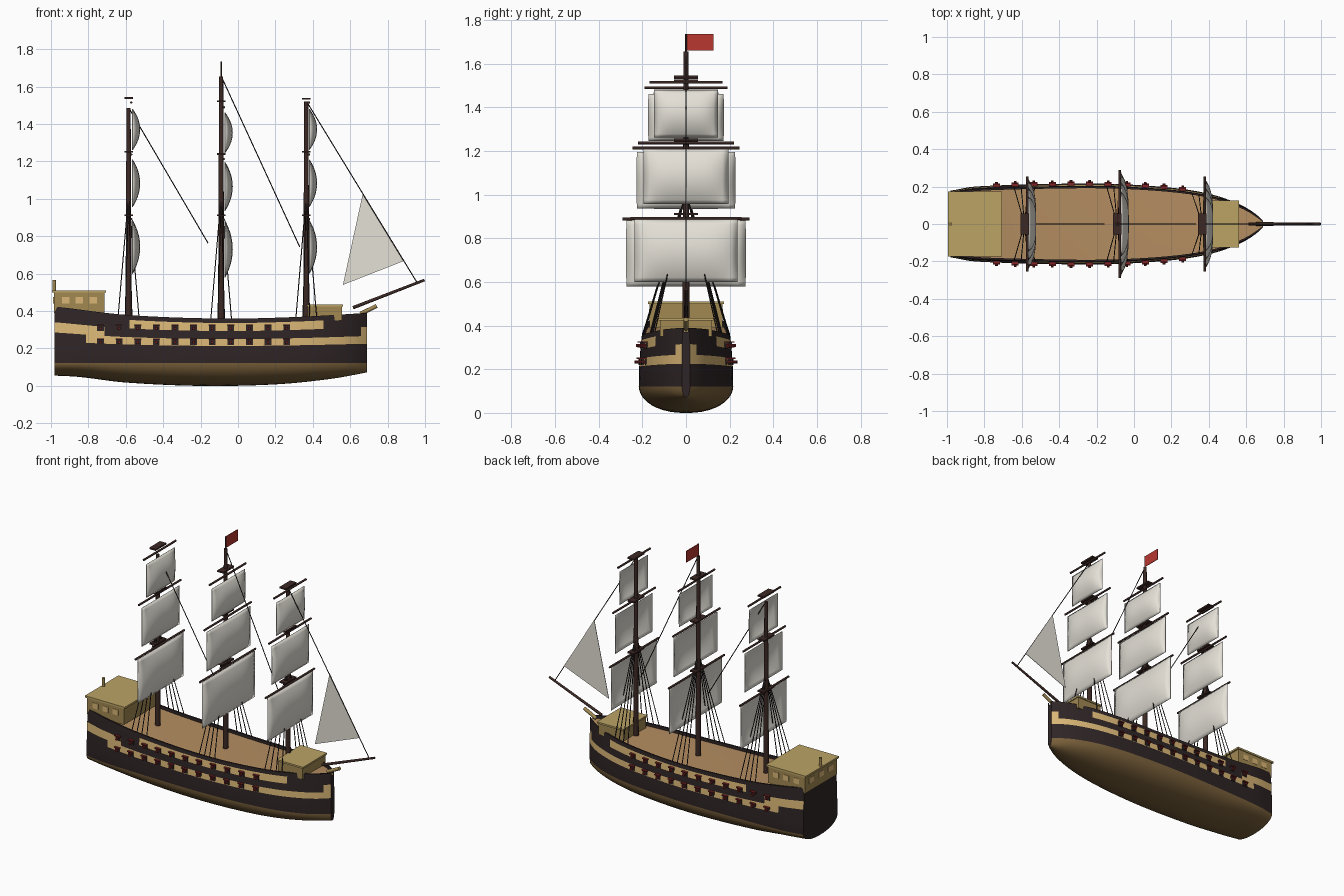
import bpy, bmesh, math
from mathutils import Vector

old = bpy.data.objects.get("Cube")
if old:
    bpy.data.objects.remove(old, do_unlink=True)


def material(name, r, g, b):
    m = bpy.data.materials.new(name)
    m.use_nodes = True
    m.diffuse_color = (r, g, b, 1)
    bsdf = m.node_tree.nodes["Principled BSDF"]
    bsdf.inputs["Base Color"].default_value = (r, g, b, 1)
    bsdf.inputs["Roughness"].default_value = 0.8
    return m


BLACK = material("black wood", 0.028, 0.018, 0.019)
BOTTOM = material("brown bottom", 0.19, 0.115, 0.042)
STRIPE = material("pale ochre", 0.70, 0.47, 0.18)
DECK = material("deck tan", 0.46, 0.27, 0.12)
WALL = material("ochre wall", 0.36, 0.25, 0.085)
ROOF = material("ochre roof", 0.50, 0.37, 0.13)
SAIL = material("canvas", 0.78, 0.75, 0.68)
SPAR = material("dark spar", 0.045, 0.022, 0.018)
FLAG = material("flag red", 0.48, 0.04, 0.03)
LID = material("port red", 0.22, 0.018, 0.02)


def finish(name, bm, mats, smooth=True):
    bmesh.ops.recalc_face_normals(bm, faces=bm.faces)
    me = bpy.data.meshes.new(name)
    bm.to_mesh(me)
    bm.free()
    for m in mats:
        me.materials.append(m)
    if smooth:
        me.polygons.foreach_set("use_smooth", [True] * len(me.polygons))
        me.set_sharp_from_angle(angle=math.radians(40))
    ob = bpy.data.objects.new(name, me)
    bpy.context.scene.collection.objects.link(ob)
    return ob


def box(name, mat, x, y, z):
    """Box from (min, max) pairs on each axis."""
    bm = bmesh.new()
    bmesh.ops.create_cube(bm, size=1)
    for v in bm.verts:
        v.co = [(a + b) / 2 + c * (b - a) for (a, b), c in zip((x, y, z), v.co)]
    return finish(name, bm, [mat], False)


def rod(name, mat, a, b, r1, r2=None, sides=12):
    """Tapered round bar between two points."""
    a, b = Vector(a), Vector(b)
    bm = bmesh.new()
    bmesh.ops.create_cone(bm, cap_ends=True, segments=sides, radius1=r1,
                          radius2=r1 if r2 is None else r2, depth=(b - a).length)
    turn = (b - a).to_track_quat('Z', 'Y').to_matrix()
    for v in bm.verts:
        v.co = turn @ v.co + (a + b) / 2
    return finish(name, bm, [mat])


def curve(table, x):
    """Smooth interpolation through (x, value) points."""
    n = len(table)
    i = max(k for k in range(n - 1) if k == 0 or table[k][0] <= x)
    (x0, p0), (x1, p1) = table[i], table[i + 1]
    slope = [(table[min(k + 1, n - 1)][1] - table[max(k - 1, 0)][1]) /
             (table[min(k + 1, n - 1)][0] - table[max(k - 1, 0)][0]) for k in (i, i + 1)]
    h = x1 - x0
    t = min(1, max(0, (x - x0) / h))
    return ((2*t**3 - 3*t**2 + 1) * p0 + (t**3 - 2*t**2 + t) * h * slope[0]
            + (3*t**2 - 2*t**3) * p1 + (t**3 - t**2) * h * slope[1])


# Hull lines: half breadth, keel height and top edge along the length
BEAM = [(-.98, .178), (-.85, .200), (-.4, .215), (-.1, .214), (.2, .194),
        (.4, .162), (.55, .112), (.64, .062), (.69, .018)]
KEEL = [(-.98, .055), (-.85, .048), (-.6, .018), (-.2, 0), (.2, .008), (.5, .038), (.69, .072)]
SHEER = [(-.98, .425), (-.6, .38), (-.1, .36), (.3, .368), (.69, .39)]
WATER = .122
BANDS = (0, .2, .385, .54, .72, .9, 1)


def side(x, f):
    """Point on the topsides, f running from waterline to top edge."""
    return curve(BEAM, x) * (1 - .07 * f * f), WATER + f * (curve(SHEER, x) - WATER)


def side_y(x, z):
    return side(x, (z - WATER) / (curve(SHEER, x) - WATER))[0]


def section(x):
    w, k, arc = curve(BEAM, x), curve(KEEL, x), 10
    pts = [(w * math.sin(i / arc * math.pi / 2) ** .9,
            WATER - (WATER - k) * math.cos(i / arc * math.pi / 2)) for i in range(arc)]
    pts += [side(x, f) for f in BANDS]
    y, z = pts[-1]
    inner = y - min(.01, y * .4)
    return pts + [(inner, z), (inner, z - .02), (0, z - .018)], arc


# Hull: half loft, mirrored, coloured by band and length
bm = bmesh.new()
STATIONS = 50
xs = [-.98 + 1.67 * i / STATIONS for i in range(STATIONS + 1)]
rings = [[bm.verts.new((x, y, z)) for y, z in section(x)[0]] for x in xs]
arc = section(0)[1]
for i in range(STATIONS):
    xm = (xs[i] + xs[i + 1]) / 2
    for j in range(len(rings[0]) - 1):
        f = bm.faces.new((rings[i][j], rings[i + 1][j], rings[i + 1][j + 1], rings[i][j + 1]))
        band = j - arc
        if band < 0:
            f.material_index = 1
        elif ((band == 2 and xm > -.8) or (band == 3 and (xm < -.71 or xm > .64))
              or (band == 4 and -.57 < xm < .45)):
            f.material_index = 2
        elif band == len(BANDS) + 1:
            f.material_index = 3
for ring in (rings[0], rings[-1]):
    bm.faces.new(ring)
hull = finish("hull", bm, [BLACK, BOTTOM, STRIPE, DECK])
hull.modifiers.new("mirror", 'MIRROR').use_axis = (False, True, False)

# Gun ports with red lids and barrels
for s, tag in ((-1, "right"), (1, "left")):
    for row, z in (("lower", .233), ("upper", .308)):
        for i in range(11):
            x = -.735 + .0995 * i
            y = side_y(x, z)
            name = f"{tag}_{row}_{i + 1}"
            box("gun_port_" + name, BLACK, (x - .018, x + .018),
                sorted((s * (y - .02), s * (y + .004))), (z - .014, z + .014))
            box("port_lid_" + name, LID, (x - .019, x + .019),
                sorted((s * (y - .015), s * (y + .014))), (z + .014, z + .02))
            rod("cannon_" + name, LID, (x, s * (y - .01), z), (x, s * (y + .022), z), .008, .007, 8)

# Stern cabin with windows, roof and lantern
box("stern_cabin", WALL, (-.985, -.715), (-.168, .168), (.39, .498))
box("stern_cabin_roof", ROOF, (-.995, -.705), (-.174, .174), (.498, .51))
for x in (-.922, -.848, -.775):
    for s in (-1, 1):
        box("cabin_side_window", STRIPE, (x - .02, x + .02), sorted((s * .166, s * .17)), (.44, .476))
for y in (-.1, 0, .1):
    box("cabin_stern_window", STRIPE, (-.988, -.98), (y - .025, y + .025), (.44, .476))
rod("stern_lantern", WALL, (-.982, 0, .505), (-.982, 0, .565), .009)

# Forecastle and bow fittings
box("forecastle", WALL, (.375, .555), (-.118, .118), (.35, .424))
box("forecastle_roof", ROOF, (.37, .562), (-.125, .125), (.424, .435))
rod("beak", WALL, (.655, 0, .385), (.742, 0, .428), .011)
rod("bowsprit", SPAR, (.615, 0, .418), (.997, 0, .566), .009, .007)


def sail(name, x, half, low, high):
    """Billowing rectangular sail."""
    bm = bmesh.new()
    n = 14
    bmesh.ops.create_grid(bm, x_segments=n, y_segments=n, size=1)
    for v in bm.verts:
        u, w = v.co.x, v.co.y
        belly = .04 * (1 - u ** 4) * (1 - w * w)
        v.co = (x + .018 + belly, u * half, (low + high) / 2 + w * (high - low) / 2)
    ob = finish(name, bm, [SAIL])
    ob.modifiers.new("cloth", 'SOLIDIFY').thickness = .004


# Masts: x, top, platform heights, then (yard half, yard z, sail half, sail low, sail high)
SMALL = [(.255, .892, .237, .6, .886), (.22, 1.237, .194, .957, 1.21), (.168, 1.515, .147, 1.262, 1.48)]
LARGE = [(.29, .888, .273, .58, .882), (.245, 1.213, .225, .937, 1.195), (.19, 1.49, .172, 1.247, 1.46)]
MASTS = [("mizzen", -.585, 1.485, (.912, 1.252, 1.54), SMALL),
         ("main", -.09, 1.655, (.912, 1.24, 1.522), LARGE),
         ("fore", .365, 1.52, (.912, 1.252, 1.535), SMALL)]
for name, x, top, platforms, tiers in MASTS:
    rod(name + "_mast", SPAR, (x, 0, .34), (x, 0, top), .017, .011)
    for z in platforms:
        box(name + "_platform", SPAR, (x - .023, x + .023), (-.056, .056), (z - .005, z + .005))
    for i, (yard, yz, half, low, high) in enumerate(tiers):
        rod(f"{name}_yard_{i + 1}", SPAR, (x + .014, -yard, yz), (x + .014, yard, yz), .0065)
        sail(f"{name}_sail_{i + 1}", x, half, low, high)
    for s in (-1, 1):
        for dx in (-.055, -.018, .018, .055):
            y, z = side(x + dx, 1)
            rod(name + "_shroud", BLACK, (x + dx, s * (y - .004), z), (x, 0, 1.02), .0028, sides=6)

# Main pole and flag
rod("flag_pole", SPAR, (-.09, 0, 1.65), (-.09, 0, 1.735), .004)
box("flag", FLAG, (-.092, -.088), (.002, .125), (1.66, 1.735))

# Stays
for name, a, b in (("mizzen_stay", (-.58, 0, 1.48), (-.16, 0, .763)),
                   ("main_stay", (-.088, 0, 1.652), (.33, 0, .743)),
                   ("fore_stay", (.37, 0, 1.515), (.957, 0, .553))):
    rod(name, BLACK, a, b, .0028, sides=6)

# Triangular head sail
bm = bmesh.new()
bm.faces.new([bm.verts.new(p) for p in ((.668, 0, 1.032), (.561, 0, .54), (.888, 0, .668))])
jib = finish("jib", bm, [SAIL], False)
jib.modifiers.new("cloth", 'SOLIDIFY').thickness = .003
